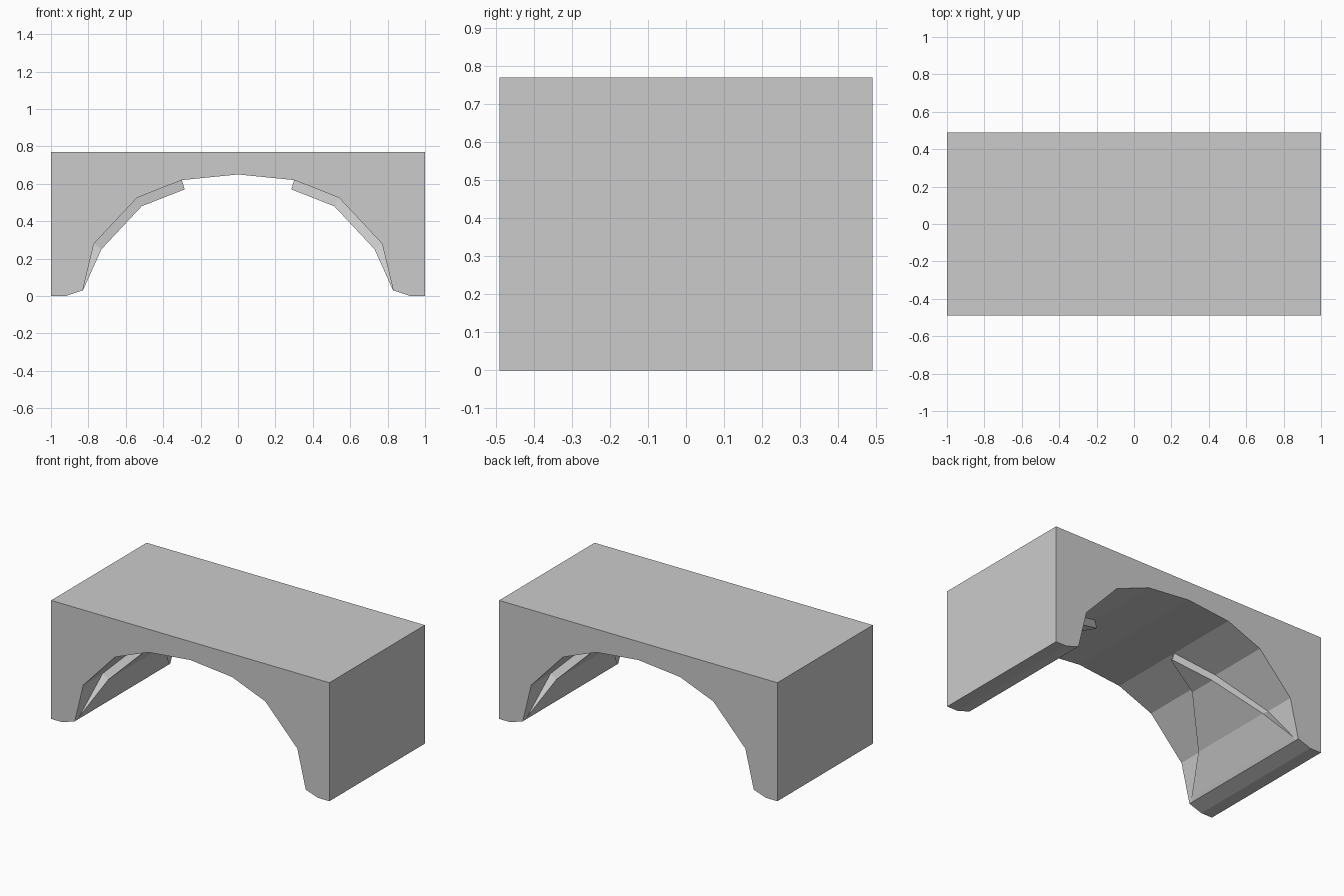
import bpy, bmesh

if "Cube" in bpy.data.objects:
    bpy.data.objects.remove(bpy.data.objects["Cube"])

HALF_DEPTH = 0.49
TOP = 0.77


def add_object(name, bm):
    bmesh.ops.recalc_face_normals(bm, faces=bm.faces)
    mesh = bpy.data.meshes.new(name)
    bm.to_mesh(mesh)
    bm.free()
    obj = bpy.data.objects.new(name, mesh)
    bpy.context.collection.objects.link(obj)
    return obj


# Arched block: half of the underside outline, mirrored and extruded in y
half = [(1, 0), (0.92, 0), (0.83, 0.03), (0.77, 0.28), (0.54, 0.525), (0.30, 0.62)]
outline = ([(1, TOP)] + half + [(0, 0.65)]
           + [(-x, z) for x, z in reversed(half)] + [(-1, TOP)])
bm = bmesh.new()
face = bm.faces.new([bm.verts.new((x, -HALF_DEPTH, z)) for x, z in outline])
ext = bmesh.ops.extrude_face_region(bm, geom=[face])
moved = [v for v in ext["geom"] if isinstance(v, bmesh.types.BMVert)]
bmesh.ops.translate(bm, verts=moved, vec=(0, 2 * HALF_DEPTH, 0))
add_object("arch_block", bm)

# Fan-shaped raised panel under each side of the arch
# each station: arch point, raised point, half width in y
stations = [
    ((0.83, 0.03), (0.82, 0.05), 0.46),
    ((0.77, 0.28), (0.73, 0.25), 0.29),
    ((0.54, 0.525), (0.515, 0.48), 0.09),
    ((0.30, 0.62), (0.285, 0.57), 0.005),
]


def fan_panel(name, side):
    bm = bmesh.new()
    rings = []
    for (ax, az), (rx, rz), w in stations:
        corners = [(ax, -w, az), (rx, -w, rz), (rx, w, rz), (ax, w, az)]
        rings.append([bm.verts.new((side * x, y, z)) for x, y, z in corners])
    for a, b in zip(rings, rings[1:]):
        for i in range(4):
            j = (i + 1) % 4
            bm.faces.new((a[i], a[j], b[j], b[i]))
    bm.faces.new(rings[0])
    bm.faces.new(rings[-1])
    add_object(name, bm)


fan_panel("fan_panel_right", 1)
fan_panel("fan_panel_left", -1)
